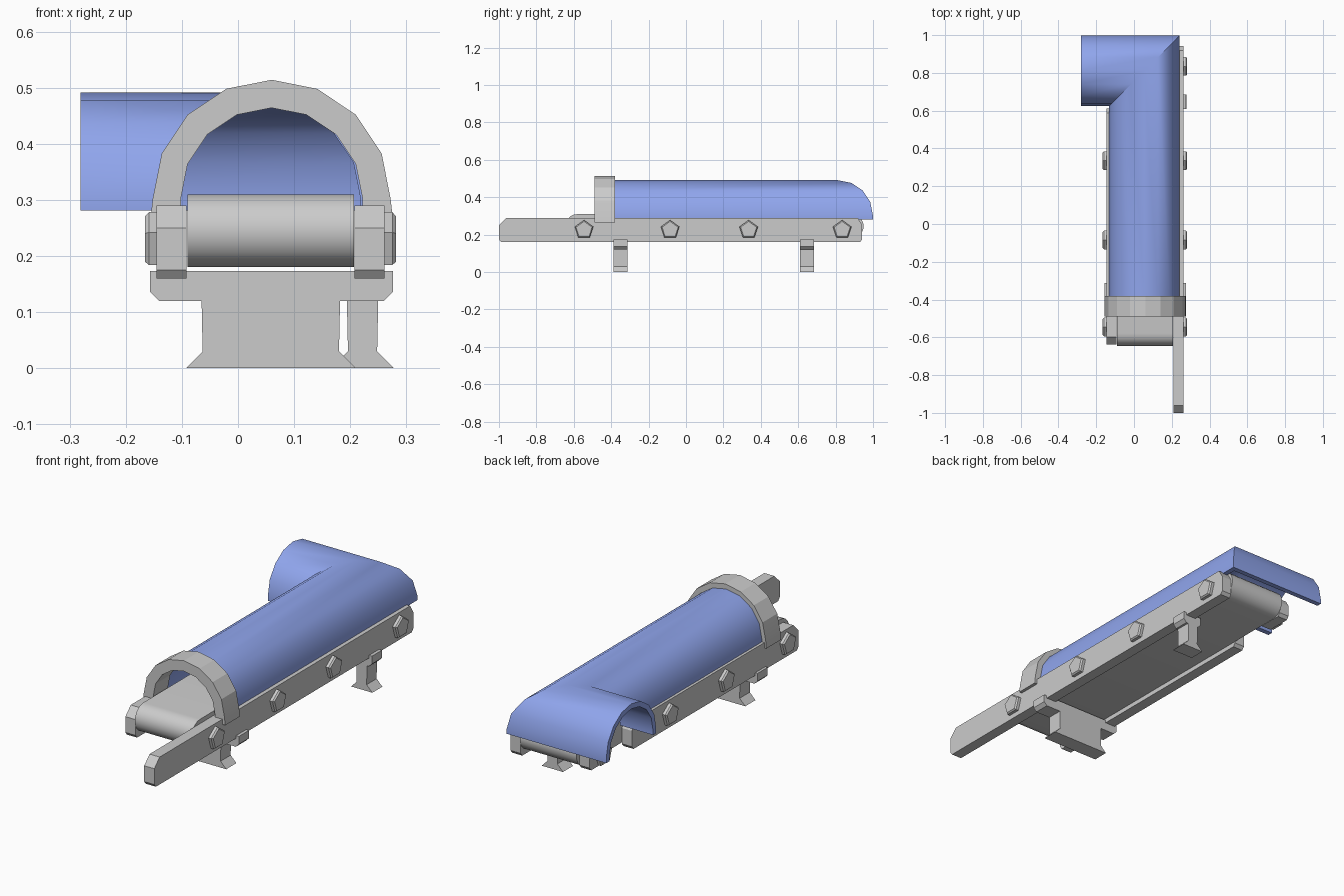
import bpy, bmesh, math
from mathutils import Vector

if "Cube" in bpy.data.objects:
    bpy.data.objects.remove(bpy.data.objects["Cube"])


def loft(name, sections, mat=None, smooth=0):
    """Skin closed cross-sections (equal point counts) and cap both ends."""
    bm = bmesh.new()
    rings = [[bm.verts.new(p) for p in s] for s in sections]
    n = len(rings[0])
    for a, b in zip(rings, rings[1:]):
        for i in range(n):
            j = (i + 1) % n
            bm.faces.new((a[i], a[j], b[j], b[i]))
    bm.faces.new(rings[0])
    bm.faces.new(rings[-1])
    bmesh.ops.recalc_face_normals(bm, faces=bm.faces)
    me = bpy.data.meshes.new(name)
    bm.to_mesh(me)
    bm.free()
    ob = bpy.data.objects.new(name, me)
    bpy.context.collection.objects.link(ob)
    if mat:
        me.materials.append(mat)
    if smooth:
        bpy.ops.object.select_all(action='DESELECT')
        ob.select_set(True)
        bpy.context.view_layer.objects.active = ob
        bpy.ops.object.shade_smooth_by_angle(angle=math.radians(smooth))
    return ob


def prism_x(name, yz, x0, x1, smooth=0):
    return loft(name, [[(x, y, z) for y, z in yz] for x in (x0, x1)], smooth=smooth)


def prism_y(name, xz, y0, y1, smooth=0):
    return loft(name, [[(x, y, z) for x, z in xz] for y in (y0, y1)], smooth=smooth)


def arch(ro, ri, zc, base, foot=0.0):
    """Half-ring profile (offset, height) with short straight legs."""
    angs = [math.pi * i / 8 for i in range(9)]
    out = [(ro * math.cos(a), zc + ro * math.sin(a)) for a in angs]
    inn = [(ri * math.cos(a), zc + ri * math.sin(a)) for a in reversed(angs)]
    return ([(ro + foot, base)] + out + [(-ro - foot, base), (-ri, base)]
            + inn + [(ri, base)])


blue = bpy.data.materials.new("cover_blue")
blue.diffuse_color = (0.28, 0.38, 0.85, 1)
blue.use_nodes = True
blue.node_tree.nodes["Principled BSDF"].inputs["Base Color"].default_value = blue.diffuse_color

# mitred half-tube cover, turning towards -x at the back
prof = arch(0.187, 0.163, 0.304, 0.281)
CX, CY = 0.055, 0.812
loft("tube_cover", [
    [(CX + u, -0.40, z) for u, z in prof],
    [(CX + u, CY + u, z) for u, z in prof],
    [(-0.281, CY + u, z) for u, z in prof]], blue, 35)

# thick arch at the entrance
prism_y("entrance_arch",
        [(0.06 + u, z) for u, z in arch(0.212, 0.162, 0.302, 0.265, 0.004)],
        -0.49, -0.38, 15)

# belt wrapped around two end rollers
R, ZC, N = 0.065, 0.245, 10
belt = []
for y, start in ((0.885, -math.pi / 2), (-0.58, math.pi / 2)):
    for i in range(N + 1):
        a = start + math.pi * i / N
        belt.append((y + R * math.cos(a), ZC + R * math.sin(a)))
prism_x("conveyor_belt", belt, -0.09, 0.207, 35)


def rail(name, y0, y1, x0, x1, z0=0.163, z1=0.29, c=0.04):
    """Side rail with chamfered upper ends and slightly cut lower ends."""
    s = 0.012
    prism_x(name, [(y0 + s, z0 - 0.003), (y0, z0 + s), (y0, z1 - c), (y0 + c, z1),
                   (y1 - c * 0.6, z1), (y1, z1 - c), (y1, z0 + s), (y1 - s, z0 - 0.003)],
            x0, x1)


rail("right_rail", -1.0, 0.942, 0.208, 0.261)
rail("left_rail", -0.637, 0.612, -0.145, -0.092)
rail("rear_roller_bracket", 0.79, 0.93, -0.145, -0.092, 0.183, 0.28, 0.03)

# five-sided bolt heads on both sides
for side, x, d in (("right", 0.258, 1), ("left", -0.142, -1)):
    for k, y in enumerate((-0.545, -0.085, 0.335, 0.835)):
        rings = []
        for off, r in ((0, 0.052), (0.017, 0.052), (0.0235, 0.045)):
            rings.append([(x + d * off,
                           y + r * math.sin(2 * math.pi * i / 5),
                           0.226 + r * math.cos(2 * math.pi * i / 5)) for i in range(5)])
        loft(f"{side}_bolt_{k + 1}", rings)


def support(name, px0, px1, lx0, lx1, y0, y1):
    """Clamp plate with cut corners over a leg that flares at the foot."""
    c = 0.016
    prism_y(name + "_plate", [(px0, 0.173), (px0, 0.12 + c), (px0 + c, 0.12),
                              (px1 - c, 0.12), (px1, 0.12 + c), (px1, 0.173)], y0, y1)
    prism_y(name + "_leg", [(lx0 - 0.028, 0), (lx0 + 0.002, 0.03), (lx0, 0.125),
                            (lx1, 0.125), (lx1 - 0.002, 0.03), (lx1 + 0.028, 0)], y0, y1)


support("front_support", -0.157, 0.276, -0.065, 0.182, -0.388, -0.312)
support("rear_support", 0.175, 0.276, 0.194, 0.25, 0.61, 0.685)
